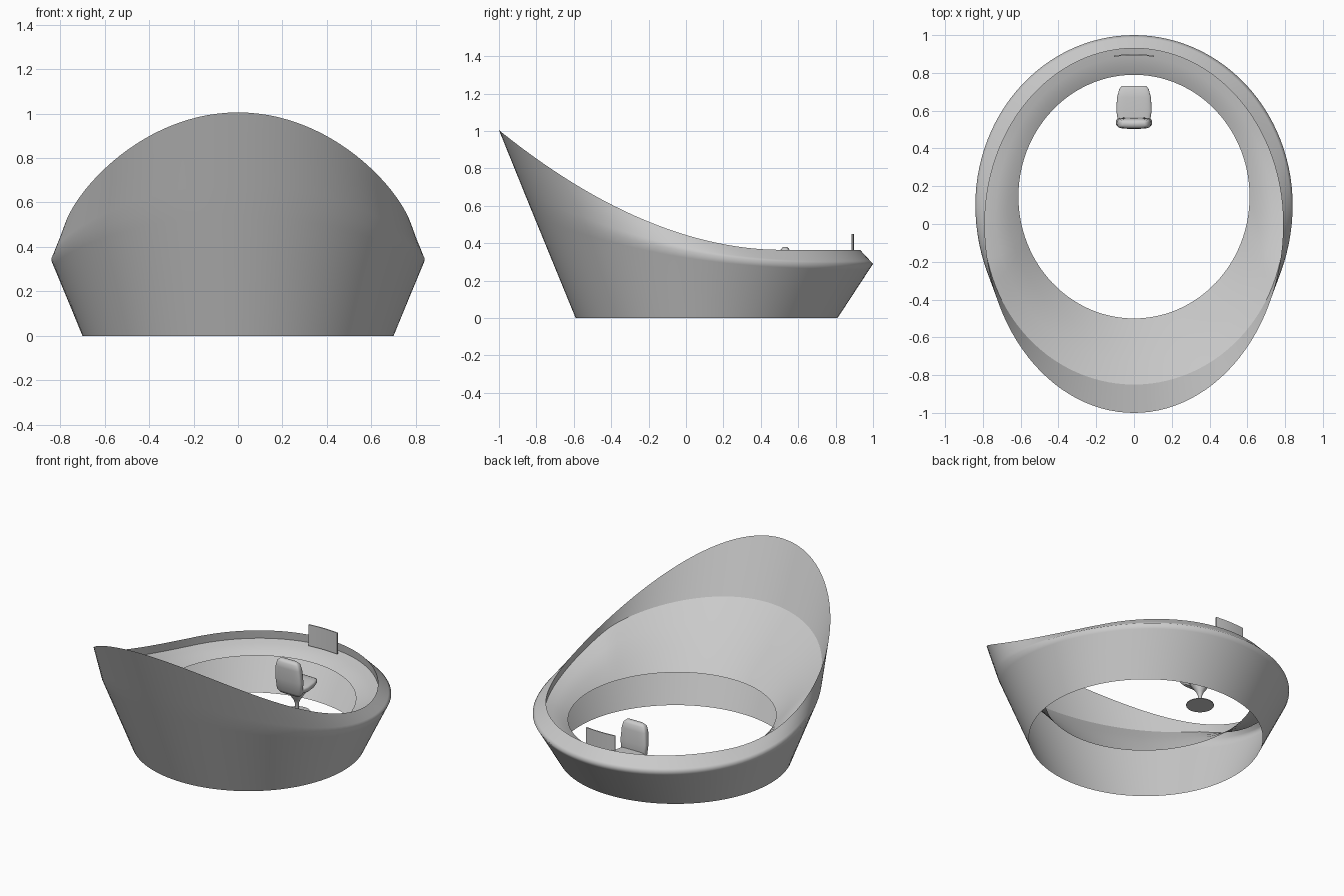
import bpy, bmesh
from math import sin, cos, pi, radians

if "Cube" in bpy.data.objects:
    bpy.data.objects.remove(bpy.data.objects["Cube"])

N = 112

def egg(cy, rx, front, back, zf):
    """Closed loop made of two half ellipses; height is a function of y."""
    pts = []
    for i in range(N):
        a = 2 * pi * i / N
        s = sin(a)
        y = cy + (front if s > 0 else back) * s
        pts.append((rx * cos(a), y, zf(y)))
    return pts

def mix(p, q, t, dz=0):
    return [(a[0] + (b[0] - a[0]) * t, a[1] + (b[1] - a[1]) * t,
             a[2] + (b[2] - a[2]) * t + dz) for a, b in zip(p, q)]

def finish(name, bm, angle=30):
    bmesh.ops.remove_doubles(bm, verts=bm.verts, dist=0.0005)
    bmesh.ops.recalc_face_normals(bm, faces=bm.faces)
    me = bpy.data.meshes.new(name)
    bm.to_mesh(me)
    bm.free()
    ob = bpy.data.objects.new(name, me)
    bpy.context.collection.objects.link(ob)
    bpy.ops.object.select_all(action='DESELECT')
    ob.select_set(True)
    bpy.context.view_layer.objects.active = ob
    bpy.ops.object.shade_smooth_by_angle(angle=radians(angle))
    return ob

def loft(name, loops, cap=False, angle=30):
    bm = bmesh.new()
    rows = [[bm.verts.new(p) for p in l] for l in loops]
    n = len(rows[0])
    for r0, r1 in zip(rows, rows[1:]):
        for i in range(n):
            j = (i + 1) % n
            bm.faces.new((r0[i], r0[j], r1[j], r1[i]))
    if cap:
        bm.faces.new(rows[0][::-1])
        bm.faces.new(rows[-1])
    return finish(name, bm, angle)

# Heights of the sweeping rim, the widest line and the headrest crease
def z_top(y):
    return 0.365 + 0.64 * (max(0, 0.5 - y) / 1.5) ** 1.9

def z_wide(y):
    return 0.29 + 0.31 * (max(0, 1 - y) / 1.836) ** 2.5

def z_crease(y):
    drop = 0.055 * min(1, max(0, (y + 0.85) / 0.6))
    return z_top(y) - drop - 0.25 * (max(0, -0.25 - y) / 0.6) ** 1.3

base = egg(0.11, 0.70, 0.70, 0.70, lambda y: 0)
wide = egg(0.10, 0.84, 0.90, 0.936, z_wide)
top = egg(0, 0.79, 0.93, 1.0, z_top)
crease = egg(0, 0.795, 0.937, 0.85, z_crease)
hole = egg(0.145, 0.612, 0.645, 0.645, lambda y: 0.26)

# Outer shell, headrest lining and sloping ring bench, all open thin surfaces
loft("outer_shell", [base, mix(base, wide, 0.55), mix(base, wide, 0.9), wide,
                     mix(wide, top, 0.2), mix(wide, top, 0.7), top], angle=85)
loft("headrest_lining", [top, mix(top, crease, 0.5), crease], angle=60)
loft("ring_bench", [crease, mix(crease, hole, 0.35, 0.006),
                    mix(crease, hole, 0.7, 0.008), hole], angle=60)

def pad(name, sections):
    """Rounded cushion: sections of (centre, half width, half thickness, axis)."""
    loops = []
    for (cy, cz), w, t, axis in sections:
        l = []
        for i in range(32):
            c, s = cos(2 * pi * i / 32), sin(2 * pi * i / 32)
            u = w * (abs(c) ** 0.5) * (1 if c > 0 else -1)
            v = t * (abs(s) ** 0.5) * (1 if s > 0 else -1)
            l.append((u, cy + v, cz) if axis == 'z' else (u, cy, cz + v))
        loops.append(l)
    return loft(name, loops, cap=True, angle=60)

# Swivel chair facing the screen
pad("chair_back", [((0.545, 0.15), 0.07, 0.012, 'z'), ((0.542, 0.17), 0.088, 0.022, 'z'),
                   ((0.537, 0.25), 0.095, 0.026, 'z'), ((0.532, 0.33), 0.088, 0.028, 'z'),
                   ((0.53, 0.365), 0.078, 0.024, 'z'), ((0.53, 0.38), 0.06, 0.012, 'z')])
pad("chair_seat", [((0.55, 0.185), 0.085, 0.018, 'y'), ((0.60, 0.182), 0.094, 0.024, 'y'),
                   ((0.67, 0.185), 0.09, 0.023, 'y'), ((0.715, 0.19), 0.078, 0.017, 'y'),
                   ((0.73, 0.193), 0.065, 0.007, 'y')])

def turned(name, profile, cy):
    loft(name, [[(r * cos(2 * pi * i / 32), cy + r * sin(2 * pi * i / 32), z)
                 for i in range(32)] for r, z in profile], cap=True)

turned("chair_stem", [(0.012, 0.004), (0.012, 0.065), (0.022, 0.09), (0.06, 0.145), (0.065, 0.165)], 0.615)
turned("chair_foot", [(0.083, 0.0), (0.083, 0.004), (0.02, 0.01)], 0.615)

# Slightly curved screen panel
xs = [-0.105 + 0.21 * i / 10 for i in range(11)]
outline = [(x, 0.899 - 0.6 * x * x) for x in xs] + [(x, 0.892 - 0.6 * x * x) for x in xs[::-1]]
loft("screen", [[(x, y, z) for x, y in outline] for z in (0.31, 0.45)], cap=True)
